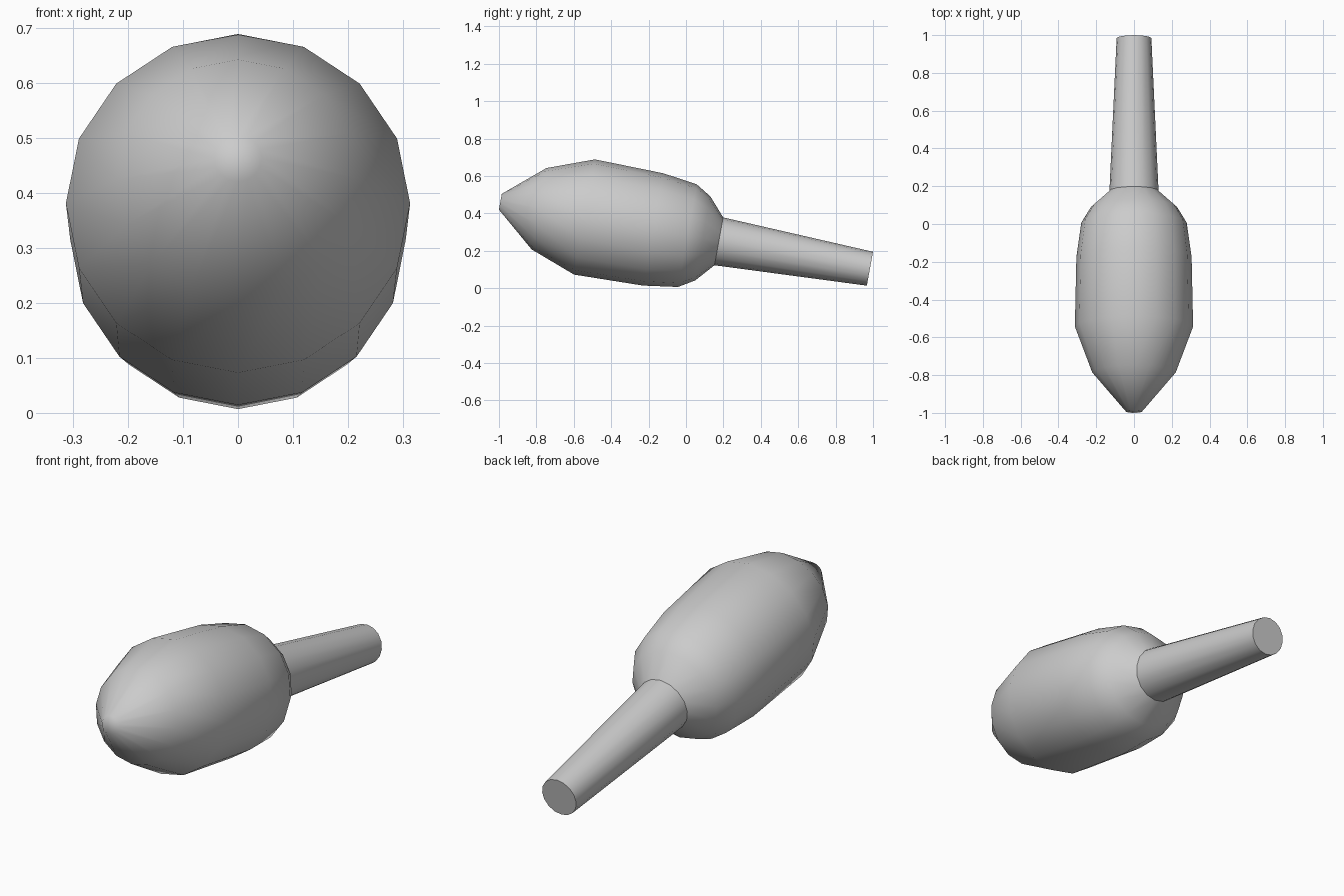
import bpy, bmesh, math
from mathutils import Vector

if "Cube" in bpy.data.objects:
    bpy.data.objects.remove(bpy.data.objects["Cube"])

SIDES = 16
TILT = math.atan2(0.357, 1.97)          # axis drops towards the back
ORIGIN = Vector((0, -0.9925, 0.4625))   # centre of the front tip
AXIS = Vector((0, math.cos(TILT), -math.sin(TILT)))
UP = Vector((0, math.sin(TILT), math.cos(TILT)))
SIDE = Vector((1, 0, 0))


def lathe(name, profile, cap_start=False, cap_end=False):
    """Spin (distance along axis, radius) pairs around the tilted axis."""
    bm = bmesh.new()
    rings = []
    for s, r in profile:
        ring = []
        for i in range(SIDES):
            a = 2 * math.pi * i / SIDES
            ring.append(bm.verts.new(ORIGIN + AXIS * s + (UP * math.cos(a) + SIDE * math.sin(a)) * r))
        rings.append(ring)
    for a, b in zip(rings, rings[1:]):
        for i in range(SIDES):
            j = (i + 1) % SIDES
            bm.faces.new((a[i], a[j], b[j], b[i]))
    if cap_start:
        bm.faces.new(rings[0])
    if cap_end:
        bm.faces.new(rings[-1])
    bmesh.ops.recalc_face_normals(bm, faces=bm.faces)
    # an open shell needs its first wall face checked to point outward
    bm.faces.ensure_lookup_table()
    f = bm.faces[0]
    rel = f.calc_center_median() - ORIGIN
    if f.normal.dot(rel - AXIS * rel.dot(AXIS)) < 0:
        bmesh.ops.reverse_faces(bm, faces=bm.faces)
    mesh = bpy.data.meshes.new(name)
    bm.to_mesh(mesh)
    bm.free()
    obj = bpy.data.objects.new(name, mesh)
    bpy.context.collection.objects.link(obj)
    return obj


# Bulbous body with a small blunt tip
body = lathe("body", [(0, 0.043), (0.21, 0.221), (0.457, 0.313), (0.83, 0.305),
                      (1.016, 0.279), (1.10, 0.228), (1.187, 0.13)], cap_start=True)
for p in body.data.polygons:
    p.use_smooth = True

# Tapered handle with a flat end
handle = lathe("handle", [(1.187, 0.13), (2.008, 0.092)], cap_end=True)
bpy.ops.object.select_all(action='DESELECT')
handle.select_set(True)
bpy.context.view_layer.objects.active = handle
bpy.ops.object.shade_smooth_by_angle(angle=math.radians(40))
